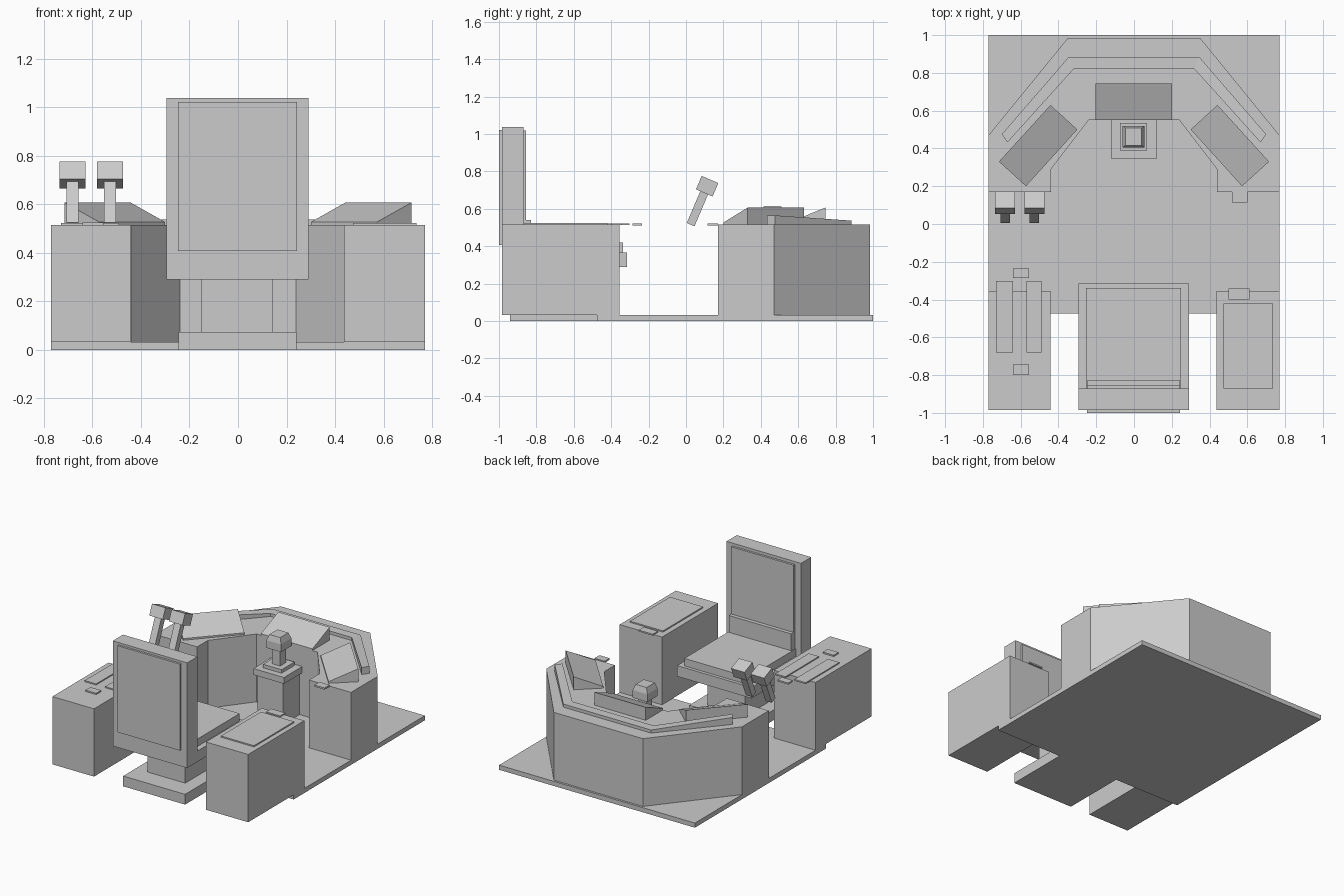
import bpy, bmesh, math


def prism(name, pts, z0, tops):
    """Extruded outline; tops is one height or one per corner."""
    if not isinstance(tops, (list, tuple)):
        tops = [tops] * len(pts)
    bm = bmesh.new()
    lo = [bm.verts.new((x, y, z0)) for x, y in pts]
    hi = [bm.verts.new((x, y, t)) for (x, y), t in zip(pts, tops)]
    n = len(pts)
    bm.faces.new(lo[::-1])
    bm.faces.new(hi)
    for i in range(n):
        j = (i + 1) % n
        bm.faces.new((lo[i], lo[j], hi[j], hi[i]))
    bmesh.ops.recalc_face_normals(bm, faces=bm.faces)
    me = bpy.data.meshes.new(name)
    bm.to_mesh(me)
    bm.free()
    ob = bpy.data.objects.new(name, me)
    bpy.context.collection.objects.link(ob)
    return ob


def box(name, x0, x1, y0, y1, z0, z1):
    return prism(name, [(x0, y0), (x1, y0), (x1, y1), (x0, y1)], z0, z1)


def tilted_box(name, centre, size, angle):
    sx, sy, sz = (s / 2 for s in size)
    ob = box(name, -sx, sx, -sy, sy, -sz, sz)
    ob.location = centre
    ob.rotation_euler = (angle, 0, 0)
    return ob


def mirrored(half):
    return half + [(-x, y) for x, y in reversed(half)]


# Floor
box("floor", -0.77, 0.77, -0.475, 1.0, 0, 0.033)

# Wrap-around front console
prism("main_console",
      [(0.24, 0.55), (0.44, 0.29), (0.44, 0.17), (0.77, 0.17), (0.77, 0.47), (0.35, 0.985),
       (-0.35, 0.985), (-0.77, 0.47), (-0.77, 0.17), (-0.44, 0.17), (-0.44, 0.29), (-0.24, 0.55)],
      0.033, 0.515)

# Raised strip along the console, in three sections
prism("console_strip_middle", [(-0.32, 0.82), (0.32, 0.82), (0.345, 0.885), (-0.345, 0.885)],
      0.51, 0.537)
for s, side in ((1, "right"), (-1, "left")):
    prism("console_strip_" + side,
          [(s * 0.32, 0.82), (s * 0.67, 0.432), (s * 0.70, 0.475), (s * 0.345, 0.885)],
          0.51, [0.537, 0.565, 0.565, 0.537])
    # Sloped side screens
    prism("screen_" + side,
          [(s * 0.30, 0.50), (s * 0.572, 0.20), (s * 0.715, 0.33), (s * 0.442, 0.63)],
          0.512, [0.527, 0.527, 0.607, 0.607])
prism("screen_middle", [(-0.205, 0.55), (0.20, 0.55), (0.20, 0.745), (-0.205, 0.745)],
      0.512, [0.527, 0.527, 0.607, 0.607])
box("console_button", 0.52, 0.60, 0.115, 0.172, 0.51, 0.522)

# Control stick on its pedestal
box("stick_pedestal", -0.10, 0.10, 0.36, 0.55, 0.033, 0.34)
box("stick_shelf", -0.12, 0.12, 0.345, 0.552, 0.335, 0.38)
box("stick_base", -0.075, 0.07, 0.39, 0.535, 0.38, 0.405)
box("stick_shaft", -0.035, 0.03, 0.43, 0.495, 0.40, 0.53)
box("stick_grip", -0.06, 0.055, 0.405, 0.52, 0.52, 0.575)
cap = box("stick_cap", -0.06, 0.055, 0.405, 0.52, 0.575, 0.615)
for v in cap.data.vertices:
    if v.co.z > 0.6:
        v.co.x = -0.0025 + (v.co.x + 0.0025) * 0.75
        v.co.y = 0.4625 + (v.co.y - 0.4625) * 0.8

# Side consoles
box("side_console_left", -0.77, -0.443, -0.985, -0.355, 0.033, 0.515)
box("side_console_right", 0.437, 0.77, -0.985, -0.355, 0.033, 0.515)
box("lever_slot_outer", -0.73, -0.64, -0.68, -0.302, 0.513, 0.523)
box("lever_slot_inner", -0.57, -0.49, -0.68, -0.302, 0.513, 0.523)
box("left_button_rear", -0.64, -0.555, -0.80, -0.745, 0.513, 0.525)
box("left_button_front", -0.64, -0.555, -0.285, -0.235, 0.511, 0.522)
box("right_control_panel", 0.475, 0.735, -0.87, -0.42, 0.513, 0.524)
box("right_button", 0.50, 0.612, -0.40, -0.342, 0.513, 0.523)

# Throttle levers
tilt = math.radians(-23)
for x, side in ((-0.682, "outer"), (-0.528, "inner")):
    tilted_box("lever_stem_" + side, (x, 0.062, 0.603), (0.05, 0.045, 0.19), tilt)
    tilted_box("lever_grip_" + side, (x, 0.113, 0.721), (0.106, 0.097, 0.078), tilt)

# Seat
box("seat_foot", -0.245, 0.242, -0.94, -0.38, 0, 0.073)
box("seat_column", -0.15, 0.145, -0.80, -0.45, 0.07, 0.295)
box("seat_base", -0.295, 0.29, -0.985, -0.315, 0.29, 0.367)
box("seat_pad", -0.255, 0.25, -0.87, -0.338, 0.365, 0.42)
box("seat_back", -0.295, 0.29, -0.985, -0.87, 0.365, 1.038)
box("backrest_rear_panel", -0.248, 0.243, -1.0, -0.98, 0.407, 1.022)
box("backrest_cushion", -0.248, 0.243, -0.875, -0.855, 0.54, 1.018)
box("lumbar_bolster", -0.248, 0.243, -0.875, -0.828, 0.415, 0.54)
